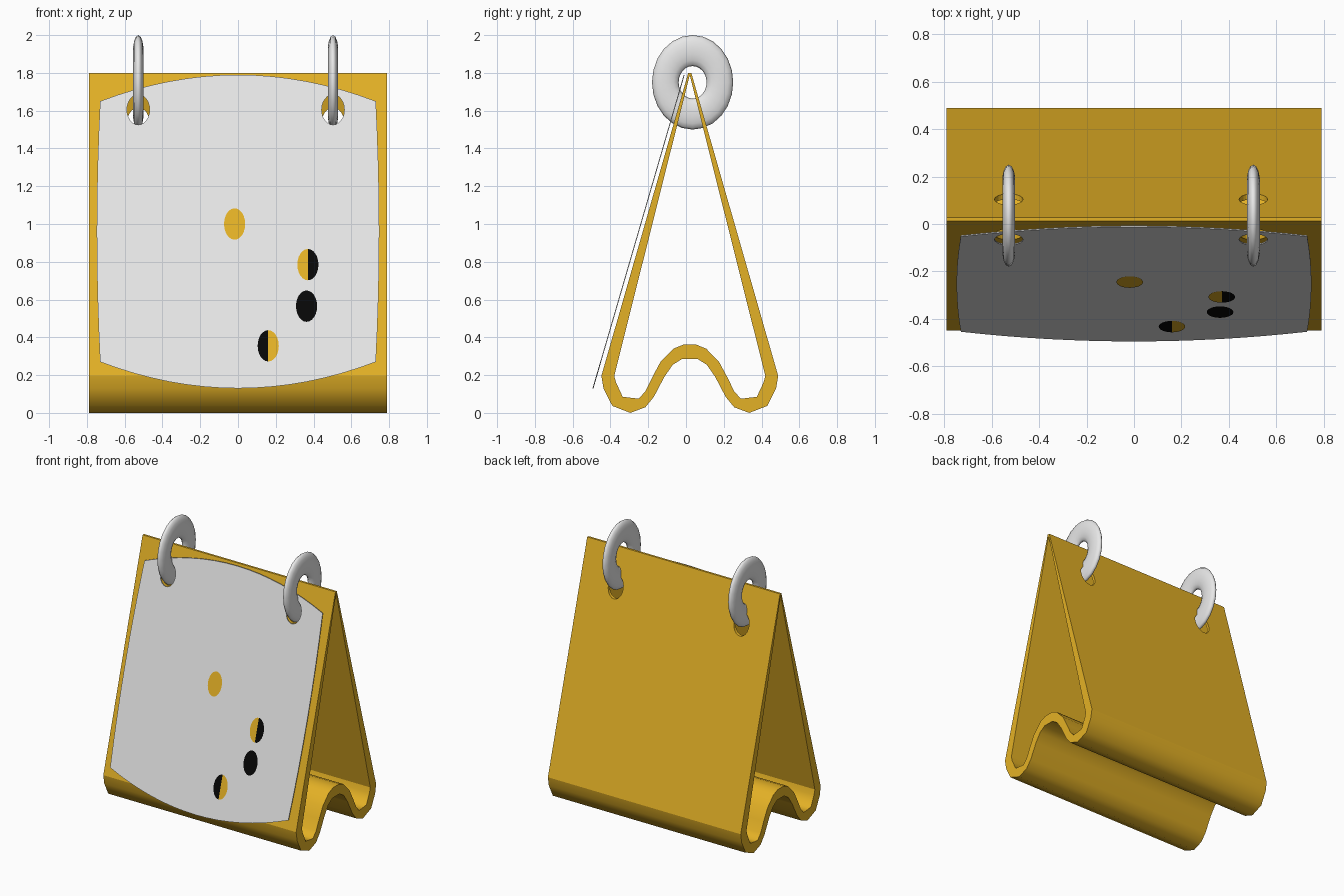
import bpy, bmesh, math

if "Cube" in bpy.data.objects:
    bpy.data.objects.remove(bpy.data.objects["Cube"])


def material(name, rgb):
    m = bpy.data.materials.new(name)
    m.diffuse_color = (*rgb, 1)
    m.use_nodes = True
    m.node_tree.nodes["Principled BSDF"].inputs["Base Color"].default_value = m.diffuse_color
    return m


YELLOW = material("golden yellow", (0.775, 0.44, 0.019))
WHITE = material("off white", (0.8, 0.8, 0.8))
BLACK = material("black", (0.002, 0.002, 0.002))
CY = 0.02          # y of the stand's symmetry plane


def make(name, bm, *mats):
    bmesh.ops.recalc_face_normals(bm, faces=bm.faces[:])
    me = bpy.data.meshes.new(name)
    bm.to_mesh(me)
    bm.free()
    for m in mats:
        me.materials.append(m)
    ob = bpy.data.objects.new(name, me)
    bpy.context.collection.objects.link(ob)
    return ob


def cut(ob, cutters):
    for c in cutters:
        mod = ob.modifiers.new("hole", 'BOOLEAN')
        mod.operation = 'DIFFERENCE'
        mod.solver = 'EXACT'
        mod.object = c
        bpy.context.view_layer.objects.active = ob
        bpy.ops.object.modifier_apply(modifier=mod.name)


# Folded stand: outer and inner half profiles (offset from centre, z), mirrored
outer = [(0.008, 1.8), (0.468, 0.196), (0.457, 0.13), (0.41, 0.037), (0.315, 0.0),
         (0.235, 0.03), (0.19, 0.085), (0.135, 0.19), (0.09, 0.255), (0.04, 0.286)]
inner = [(0.001, 1.785), (0.4, 0.196), (0.39, 0.16), (0.355, 0.085), (0.27, 0.075),
         (0.235, 0.115), (0.198, 0.19), (0.155, 0.27), (0.087, 0.34), (0.035, 0.361)]


def loop(half):
    return half + [(-u, z) for u, z in reversed(half)]


bm = bmesh.new()
rings = [[[bm.verts.new((x, CY + u, z)) for u, z in loop(h)] for h in (outer, inner)]
         for x in (-0.79, 0.79)]
n = len(outer) * 2
for i in range(n):
    j = (i + 1) % n
    for k in (0, 1):                       # outer and inner skins
        a, b = rings[0][k], rings[1][k]
        f = bm.faces.new((a[i], a[j], b[j], b[i]))
        f.smooth = f.calc_center_median().z < 0.5
    for o, q in rings:                     # end edges
        bm.faces.new((o[i], o[j], q[j], q[i]))
stand = make("folded_stand", bm, YELLOW)

# White front panel with bowed edges
def panel_y(z):
    return -0.012 - 0.483 * (1.79 - z) / 1.66


N = 16
outline = []
for i in range(N + 1):
    s = -1 + 2 * i / N
    outline.append((0.73 * s, 1.65 + 0.14 * (1 - s * s)))
for i in range(1, 8):
    s = 1 - i / 4
    outline.append((0.73 + 0.018 * (1 - s * s), 0.96 + 0.69 * s))
for i in range(N + 1):
    s = 1 - 2 * i / N
    outline.append((0.73 * s, 0.27 - 0.14 * (1 - s * s)))
for i in range(1, 8):
    s = -1 + i / 4
    outline.append((-0.73 - 0.018 * (1 - s * s), 0.96 + 0.69 * s))

bm = bmesh.new()
face = bm.faces.new([bm.verts.new((x, panel_y(z), z)) for x, z in outline])
ext = bmesh.ops.extrude_face_region(bm, geom=[face])
bmesh.ops.translate(bm, vec=(0, 0.005, 0),
                    verts=[v for v in ext["geom"] if isinstance(v, bmesh.types.BMVert)])
panel = make("front_panel", bm, WHITE)

# Ring holes: oval cutters through the front and back walls
def oval_cutter(x, z, y0, y1):
    bm = bmesh.new()
    ends = [[bm.verts.new((x + 0.06 * math.cos(t * math.tau / 24), y,
                           z + 0.08 * math.sin(t * math.tau / 24))) for t in range(24)]
            for y in (y0, y1)]
    for e in ends:
        bm.faces.new(e)
    for i in range(24):
        j = (i + 1) % 24
        bm.faces.new((ends[0][i], ends[0][j], ends[1][j], ends[1][i]))
    ob = make("hole_cutter", bm)
    ob.hide_render = True
    return ob


RING_X = (-0.528, 0.503)
front = [oval_cutter(x, 1.605, -0.6, CY) for x in RING_X]
back = [oval_cutter(x, 1.535, CY, 0.6) for x in RING_X]
cut(stand, front + back)
cut(panel, front)
for c in front + back:
    bpy.data.objects.remove(c)

# Binding rings: slim tori, slightly taller than wide
for name, x in zip(("left_ring", "right_ring"), RING_X):
    bm = bmesh.new()
    T, P = 24, 14
    g = []
    for i in range(T):
        t = math.tau * i / T
        row = []
        for k in range(P):
            p = math.tau * k / P
            r = 0.1445 + 0.0705 * math.cos(p)
            row.append(bm.verts.new((x + 0.028 * math.sin(p), 0.035 + r * math.cos(t),
                                     1.75 + 1.163 * r * math.sin(t))))
        g.append(row)
    for i in range(T):
        for k in range(P):
            a, b, k2 = g[i], g[(i + 1) % T], (k + 1) % P
            bm.faces.new((a[k], a[k2], b[k2], b[k])).smooth = True
    make(name, bm, WHITE)

# Oval spots: side 0 = one colour, otherwise the yellow half lies on that side
spots = [(-0.018, 1.0, 0, 1), (0.37, 0.785, -1, 0), (0.363, 0.565, 0, 0), (0.16, 0.355, 1, 0)]
for i, (x, z, side, base) in enumerate(spots):
    bm = bmesh.new()
    def point(dx, dz):
        return bm.verts.new((x + dx, panel_y(z + dz) - 0.003, z + dz))
    mid = point(0, 0)
    rim = [point(0.056 * math.cos(k * math.tau / 24), 0.083 * math.sin(k * math.tau / 24))
           for k in range(24)]
    for k in range(24):
        f = bm.faces.new((mid, rim[k], rim[(k + 1) % 24]))
        f.material_index = base
        if (f.calc_center_median().x - x) * side > 0:
            f.material_index = 1
    ob = make(f"spot_{i + 1}", bm, BLACK, YELLOW)
    if ob.data.polygons[0].normal.y > 0:   # face the front
        ob.data.flip_normals()
